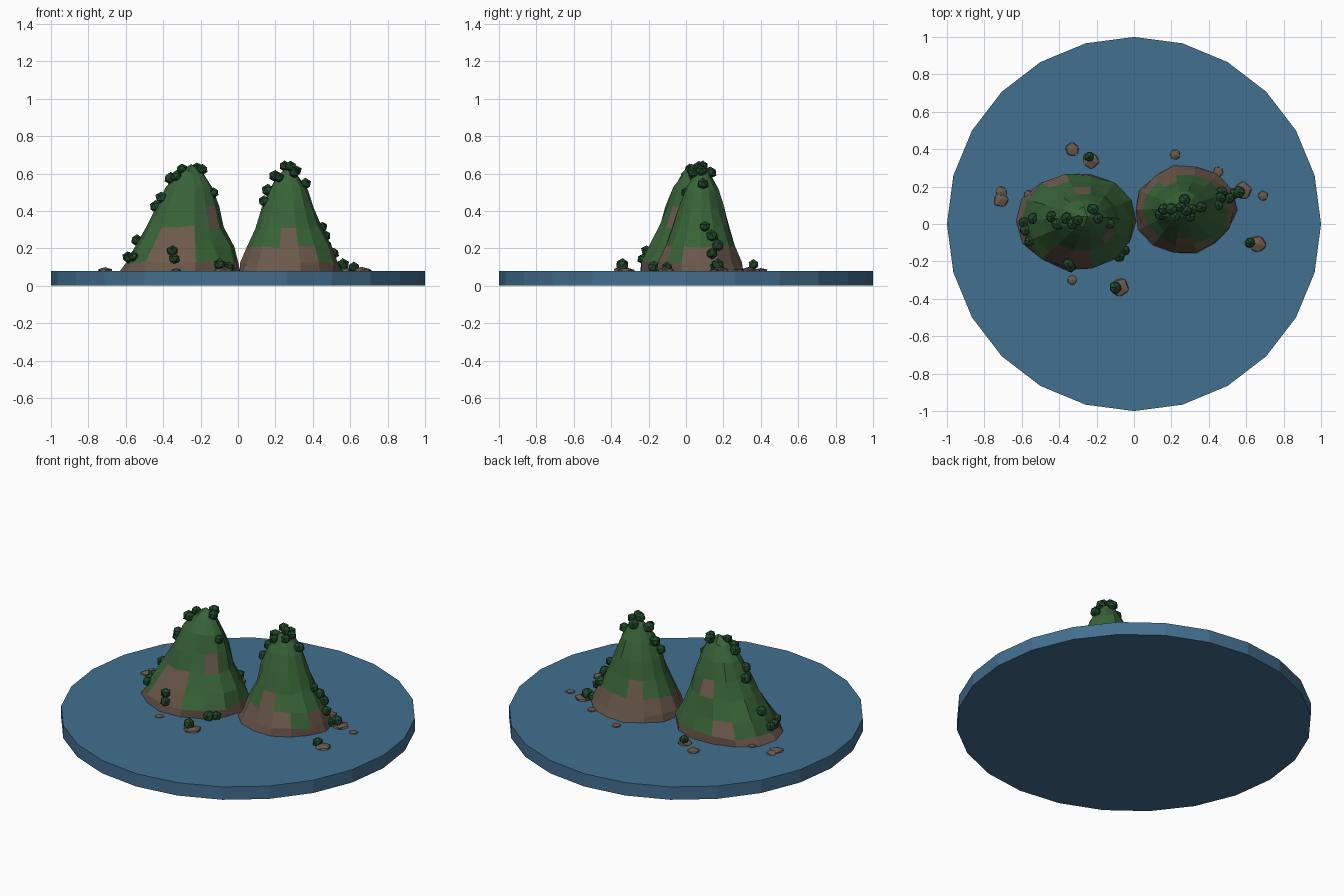
import bpy
import bmesh
import math
import random
from mathutils import Vector
from mathutils.bvhtree import BVHTree

random.seed(4)
default = bpy.data.objects.get("Cube")
if default:
    bpy.data.objects.remove(default, do_unlink=True)

WATER_TOP = 0.08
SIDES = 14


def make_material(name, colour):
    mat = bpy.data.materials.new(name)
    mat.use_nodes = True
    mat.diffuse_color = (*colour, 1)
    mat.node_tree.nodes["Principled BSDF"].inputs["Base Color"].default_value = (*colour, 1)
    return mat


water_blue = make_material("water blue", (0.055, 0.16, 0.28))
grass_green = make_material("grass green", (0.04, 0.125, 0.04))
earth_brown = make_material("earth brown", (0.15, 0.1, 0.072))
leaf_green = make_material("dark leaf green", (0.015, 0.065, 0.024))


def add_object(name, bm, *materials):
    """Turn a bmesh into a flat shaded object."""
    bmesh.ops.recalc_face_normals(bm, faces=bm.faces)
    mesh = bpy.data.meshes.new(name)
    bm.to_mesh(mesh)
    bm.free()
    for mat in materials:
        mesh.materials.append(mat)
    obj = bpy.data.objects.new(name, mesh)
    bpy.context.collection.objects.link(obj)
    return obj


def add_water():
    """Round slab of sea under everything."""
    bm = bmesh.new()
    bmesh.ops.create_cone(bm, cap_ends=True, segments=24, radius1=1, radius2=1, depth=WATER_TOP)
    bmesh.ops.translate(bm, verts=bm.verts, vec=(0, 0, WATER_TOP / 2))
    # put a corner exactly on the x axis
    corner = max(bm.verts, key=lambda v: v.co.x).co
    turn = math.atan2(corner.y, corner.x)
    for v in bm.verts:
        angle = math.atan2(v.co.y, v.co.x) - turn
        v.co.x, v.co.y = math.cos(angle), math.sin(angle)
    add_object("water", bm, water_blue)


def add_island(name, centre, half_size, peak, is_earth):
    """Steep hill of stacked rings; is_earth(band, side) picks the bare patches."""
    bm = bmesh.new()
    heights = (0, 0.08, 0.23, 0.415, 0.6, 0.775, 0.92)
    widths = (1, 0.95, 0.83, 0.65, 0.52, 0.38, 0.2)
    centre, peak = Vector(centre), Vector(peak)
    rings = []
    for height, width in zip(heights, widths):
        mid = centre.lerp(peak, height)
        ring = []
        for side in range(SIDES):
            angle = math.tau * side / SIDES
            reach = width * random.uniform(0.95, 1.05)
            ring.append(bm.verts.new((
                mid.x + half_size[0] * reach * math.cos(angle),
                mid.y + half_size[1] * reach * math.sin(angle),
                mid.z + (random.uniform(-0.008, 0.008) if height else 0))))
        rings.append(ring)
    for band, (low, high) in enumerate(zip(rings, rings[1:])):
        for side in range(SIDES):
            after = (side + 1) % SIDES
            face = bm.faces.new((low[side], low[after], high[after], high[side]))
            face.material_index = int(is_earth(band, side))
    tip = bm.verts.new(peak)
    for side in range(SIDES):
        bm.faces.new((rings[-1][side], rings[-1][(side + 1) % SIDES], tip))
    bm.faces.new(rings[0])
    return add_object(name, bm, grass_green, earth_brown)


def add_lump(name, location, radius, flatness, rough, mat):
    """Faceted ball with uneven corners, for rocks and bushes."""
    bm = bmesh.new()
    bmesh.ops.create_icosphere(bm, subdivisions=1, radius=radius)
    turn = random.uniform(0, math.tau)
    for v in bm.verts:
        v.co *= random.uniform(1 - rough, 1 + rough)
        x, y = v.co.x, v.co.y
        v.co.x = x * math.cos(turn) - y * math.sin(turn)
        v.co.y = x * math.sin(turn) + y * math.cos(turn)
        v.co.z *= flatness
        v.co += Vector(location)
    return add_object(name, bm, mat)


add_water()


# Two hills side by side, bare at the foot with a few bare patches higher up
def west_earth(band, side):
    front = side in (9, 10) and band < 3
    high = band == 3 and side in (3, 12)
    return band == 0 or front or high or (band == 1 and side == 4)


def east_earth(band, side):
    foot = band < 2 and side != 12
    return band == 0 or foot or (band == 2 and side in (4, 10))


west = add_island("west_island", (-0.3, 0.015, WATER_TOP), (0.32, 0.265), (-0.25, 0.04, 0.65), west_earth)
east = add_island("east_island", (0.275, 0.075, WATER_TOP), (0.27, 0.235), (0.265, 0.085, 0.635), east_earth)
ground = [west, east]

# Flat rocks in the water: x, y, radius
rocks = [
    (-0.33, 0.4, 0.04), (-0.23, 0.34, 0.05), (0.22, 0.37, 0.03),
    (0.45, 0.28, 0.03), (0.58, 0.18, 0.05), (0.69, 0.15, 0.03),
    (0.66, -0.11, 0.05), (-0.33, -0.3, 0.03), (-0.08, -0.34, 0.055),
    (-0.71, 0.13, 0.045), (-0.71, 0.17, 0.035), (-0.56, 0.15, 0.035),
]
for x, y, radius in rocks:
    ground.append(add_lump("rock", (x, y, WATER_TOP), radius, 0.4, 0.12, earth_brown))

# Bushes stand on whatever ground lies below them: x, y
bushes = [
    (-0.24, 0.36), (-0.1, -0.34), (0.62, -0.1), (0.56, 0.17),
    (-0.59, 0.01), (-0.58, -0.03), (-0.56, -0.09), (-0.54, 0.03),
    (-0.44, 0.04), (-0.41, 0), (-0.36, 0.03), (-0.33, 0),
    (-0.3, 0.02), (-0.22, 0.08), (-0.19, 0.03), (-0.13, 0),
    (-0.35, -0.21), (-0.34, -0.23), (-0.05, -0.14), (-0.08, -0.17),
    (0.14, 0.05), (0.16, 0.08), (0.2, 0.08), (0.22, 0.04),
    (0.25, 0.09), (0.28, 0.07), (0.31, 0.08), (0.27, 0.13),
    (0.3, 0.04), (0.36, 0.09), (0.45, 0.1), (0.46, 0.14),
    (0.47, 0.17), (0.51, 0.14), (0.53, 0.16),
]
surfaces = [BVHTree.FromPolygons([v.co for v in o.data.vertices],
                                 [p.vertices for p in o.data.polygons]) for o in ground]
for x, y in bushes:
    hits = [tree.ray_cast(Vector((x, y, 2)), Vector((0, 0, -1)))[0] for tree in surfaces]
    base = max([hit.z for hit in hits if hit] + [WATER_TOP])
    add_lump("bush", (x, y, base + 0.018), random.uniform(0.029, 0.036), 0.95, 0.08, leaf_green)
